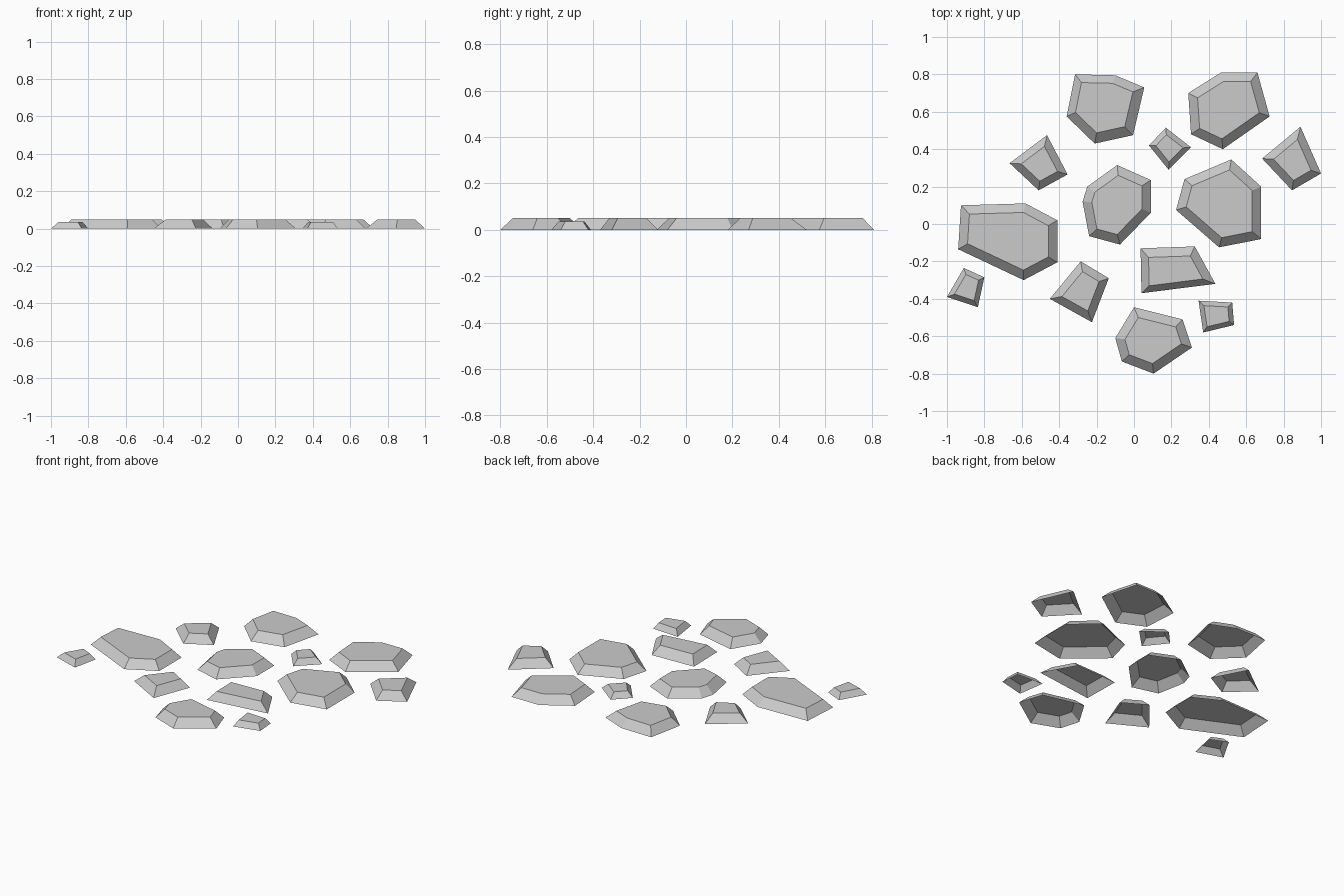
import bpy
import bmesh
from mathutils import Vector

if "Cube" in bpy.data.objects:
    bpy.data.objects.remove(bpy.data.objects["Cube"])


def inset_outline(pts, d, shift):
    """Move every edge of a clockwise outline inward by d, with mitred corners."""
    out = []
    for i, p in enumerate(pts):
        a = (p - pts[i - 1]).normalized()
        b = (pts[(i + 1) % len(pts)] - p).normalized()
        na, nb = Vector((a.y, -a.x)), Vector((b.y, -b.x))
        out.append(p + (na + nb) * d / (1 + na.dot(nb)) + Vector(shift))
    return out


def stone(name, outline, height=0.05, inset=0.048, shift=(0, 0)):
    """Flat stone: sloped sides up to a flat top, open underneath."""
    base = [Vector(p) for p in outline]
    top = inset_outline(base, inset, shift)
    bm = bmesh.new()
    low = [bm.verts.new((p.x, p.y, 0)) for p in base]
    high = [bm.verts.new((p.x, p.y, height)) for p in top]
    bm.faces.new(high[::-1])
    for i in range(len(low)):
        j = (i + 1) % len(low)
        bm.faces.new((low[j], low[i], high[i], high[j]))
    me = bpy.data.meshes.new(name)
    bm.to_mesh(me)
    bm.free()
    bpy.context.collection.objects.link(bpy.data.objects.new(name, me))


# Large stepping stones
stone("large_stone_back_left", [(-.315, .80), (-.10, .795), (.055, .73),
                                (-.005, .475), (-.21, .43), (-.36, .575)], shift=(-.005, .005))
stone("large_stone_back_right", [(.29, .70), (.465, .81), (.66, .81),
                                 (.725, .575), (.475, .40), (.305, .48)])
stone("large_stone_left", [(-.925, .10), (-.58, .11), (-.41, .02),
                           (-.41, -.205), (-.59, -.30), (-.94, -.135)])
stone("large_stone_middle", [(-.09, .315), (.09, .235), (.09, .06), (-.075, -.11),
                             (-.24, -.065), (-.275, .12), (-.25, .20)])
stone("large_stone_right", [(.52, .345), (.68, .20), (.68, -.08),
                            (.455, -.125), (.225, .075), (.27, .24)])
stone("large_stone_front", [(0, -.445), (.26, -.51), (.31, -.66),
                            (.105, -.80), (-.065, -.735), (-.10, -.61)])

# Medium filler stones
stone("medium_stone_left", [(-.465, .475), (-.355, .265), (-.51, .18), (-.665, .325)],
      inset=.04)
stone("medium_stone_right", [(.89, .52), (1, .27), (.845, .18), (.685, .35)], inset=.042)
stone("medium_stone_front", [(-.285, -.20), (-.135, -.29), (-.225, -.525), (-.45, -.40)],
      inset=.042)
stone("medium_stone_wedge", [(.035, -.13), (.325, -.12), (.435, -.32), (.04, -.37)],
      inset=.042, shift=(0, -.008))

# Small pebbles
stone("pebble_back", [(.17, .515), (.305, .41), (.185, .29), (.08, .42)], .035, .028)
stone("pebble_left", [(-.91, -.235), (-.80, -.285), (-.835, -.445), (-1, -.39)], .035, .027)
stone("pebble_front", [(.345, -.41), (.525, -.42), (.535, -.54), (.37, -.58)], .035, .025)
